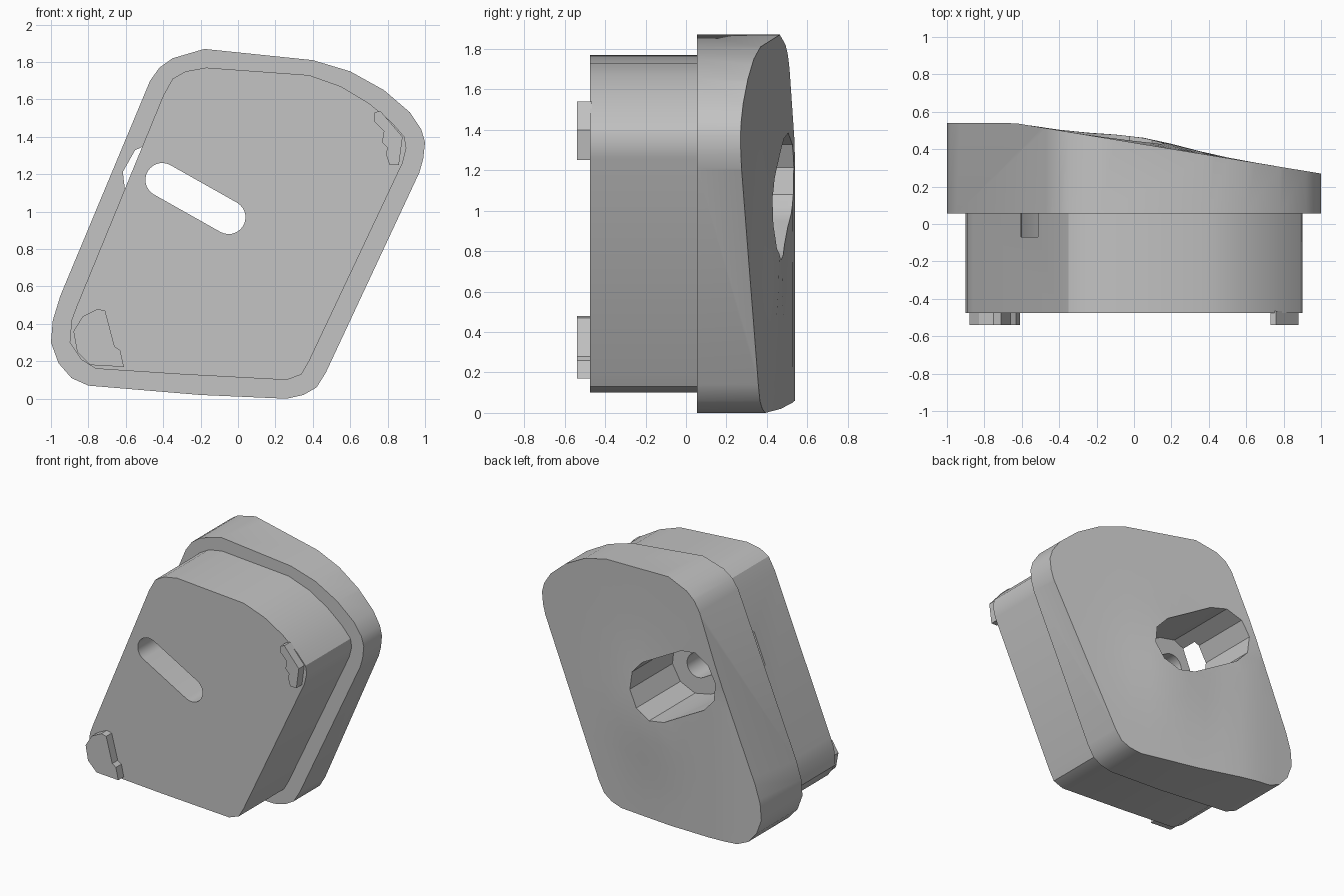
import bpy, bmesh, math
from mathutils import Vector

cube = bpy.data.objects.get("Cube")
if cube:
    bpy.data.objects.remove(cube, do_unlink=True)

grey = bpy.data.materials.new("plain grey")
grey.use_nodes = True
colour = (0.55, 0.55, 0.55, 1)
grey.diffuse_color = colour
grey.node_tree.nodes["Principled BSDF"].inputs["Base Color"].default_value = colour


def back_height(x, z):
    """Sloping back surface with a gentle swell low in the middle."""
    y = min(0.54, 0.55 - 0.165 * (x + 0.7))
    return y + 0.035 * math.exp(-((x - 0.05) / 0.3) ** 2 - ((z - 0.75) / 0.4) ** 2)


def prism(name, outline, y0, y1, sculpt_back=False):
    """Extrude an (x, z) outline along y."""
    bm = bmesh.new()
    front = bm.faces.new([bm.verts.new((x, y0, z)) for x, z in outline])
    ext = bmesh.ops.extrude_face_region(bm, geom=[front], use_keep_orig=True)["geom"]
    new = [v for v in ext if isinstance(v, bmesh.types.BMVert)]
    bmesh.ops.translate(bm, verts=new, vec=(0, y1 - y0, 0))
    if sculpt_back:
        for axis, start, count in ((0, -0.85, 12), (2, 0.15, 12)):
            for i in range(count):
                co, no = Vector(), Vector()
                co[axis], no[axis] = start + 0.15 * i, 1
                faces = [f for f in bm.faces if all(v.co.y > y1 - 0.001 for v in f.verts)]
                geom = {g for f in faces for g in (*f.verts, *f.edges, f)}
                bmesh.ops.bisect_plane(bm, geom=list(geom), plane_co=co, plane_no=no)
        faces = [f for f in bm.faces if all(v.co.y > y1 - 0.001 for v in f.verts)]
        bmesh.ops.triangulate(bm, faces=faces)
        for v in bm.verts:
            if v.co.y > y1 - 0.001:
                v.co.y = back_height(v.co.x, v.co.z)
    bmesh.ops.recalc_face_normals(bm, faces=bm.faces)
    mesh = bpy.data.meshes.new(name)
    bm.to_mesh(mesh)
    bm.free()
    mesh.materials.append(grey)
    obj = bpy.data.objects.new(name, mesh)
    bpy.context.collection.objects.link(obj)
    return obj


def stadium(radius, steps):
    """Slanted slot outline around two end centres."""
    a, b = Vector((-0.405, 1.17)), Vector((-0.05, 0.97))
    d = b - a
    base = math.atan2(d.y, d.x)
    pts = []
    for centre, turn in ((b, -math.pi / 2), (a, math.pi / 2)):
        for i in range(steps + 1):
            t = base + turn + math.pi * i / steps
            pts.append((centre.x + radius * math.cos(t), centre.y + radius * math.sin(t)))
    return pts


# Wide flange with the sloping back
flange = prism("flange", [
    (-0.18, 1.87), (0.4, 1.81), (0.6, 1.75), (0.78, 1.65), (0.92, 1.53), (0.98, 1.44),
    (1, 1.37), (0.99, 1.28), (0.97, 1.21), (0.47, 0.14), (0.42, 0.06), (0.35, 0.02),
    (0.26, 0), (-0.2, 0.02), (-0.8, 0.07), (-0.89, 0.11), (-0.96, 0.19), (-1, 0.3),
    (-0.99, 0.42), (-0.95, 0.55), (-0.47, 1.7), (-0.42, 1.77), (-0.35, 1.82)],
    0.055, 0.4, True)

# Narrower plug in front
plug = prism("plug", [
    (-0.17, 1.77), (0.38, 1.73), (0.55, 1.67), (0.7, 1.58), (0.82, 1.48), (0.89, 1.4),
    (0.9, 1.34), (0.88, 1.26), (0.38, 0.2), (0.34, 0.13), (0.26, 0.1), (-0.3, 0.13),
    (-0.76, 0.16), (-0.84, 0.21), (-0.9, 0.3), (-0.89, 0.42), (-0.86, 0.5),
    (-0.4, 1.62), (-0.35, 1.71), (-0.28, 1.75)], -0.475, 0.075)

# Locating tabs on the front face
lower_tab = prism("lower_tab", [
    (-0.86, 0.25), (-0.79, 0.18), (-0.61, 0.17), (-0.63, 0.26), (-0.66, 0.28),
    (-0.71, 0.47), (-0.75, 0.48), (-0.83, 0.44), (-0.88, 0.36)], -0.54, -0.465)
upper_tab = prism("upper_tab", [
    (0.73, 1.53), (0.76, 1.54), (0.88, 1.4), (0.86, 1.25), (0.81, 1.25), (0.79, 1.31),
    (0.8, 1.34), (0.77, 1.37), (0.78, 1.43), (0.73, 1.48)], -0.54, -0.465)

# Recess from the back and narrow slot right through
pocket = prism("pocket_cutter", stadium(0.215, 5), -0.07, 0.8)
slot = prism("slot_cutter", stadium(0.09, 14), -0.7, 0.7)

for body in (flange, plug):
    for cutter in (pocket, slot):
        mod = body.modifiers.new(cutter.name, "BOOLEAN")
        mod.operation, mod.solver, mod.object = "DIFFERENCE", "EXACT", cutter
    depsgraph = bpy.context.evaluated_depsgraph_get()
    cut = bpy.data.meshes.new_from_object(body.evaluated_get(depsgraph))
    body.modifiers.clear()
    body.data = cut
for cutter in (pocket, slot):
    bpy.data.objects.remove(cutter, do_unlink=True)

# Smooth rounded walls, keeping edges sharp
bpy.ops.object.select_all(action="DESELECT")
for obj in (flange, plug, lower_tab, upper_tab):
    obj.select_set(True)
bpy.context.view_layer.objects.active = flange
bpy.ops.object.shade_smooth_by_angle(angle=math.radians(30))
